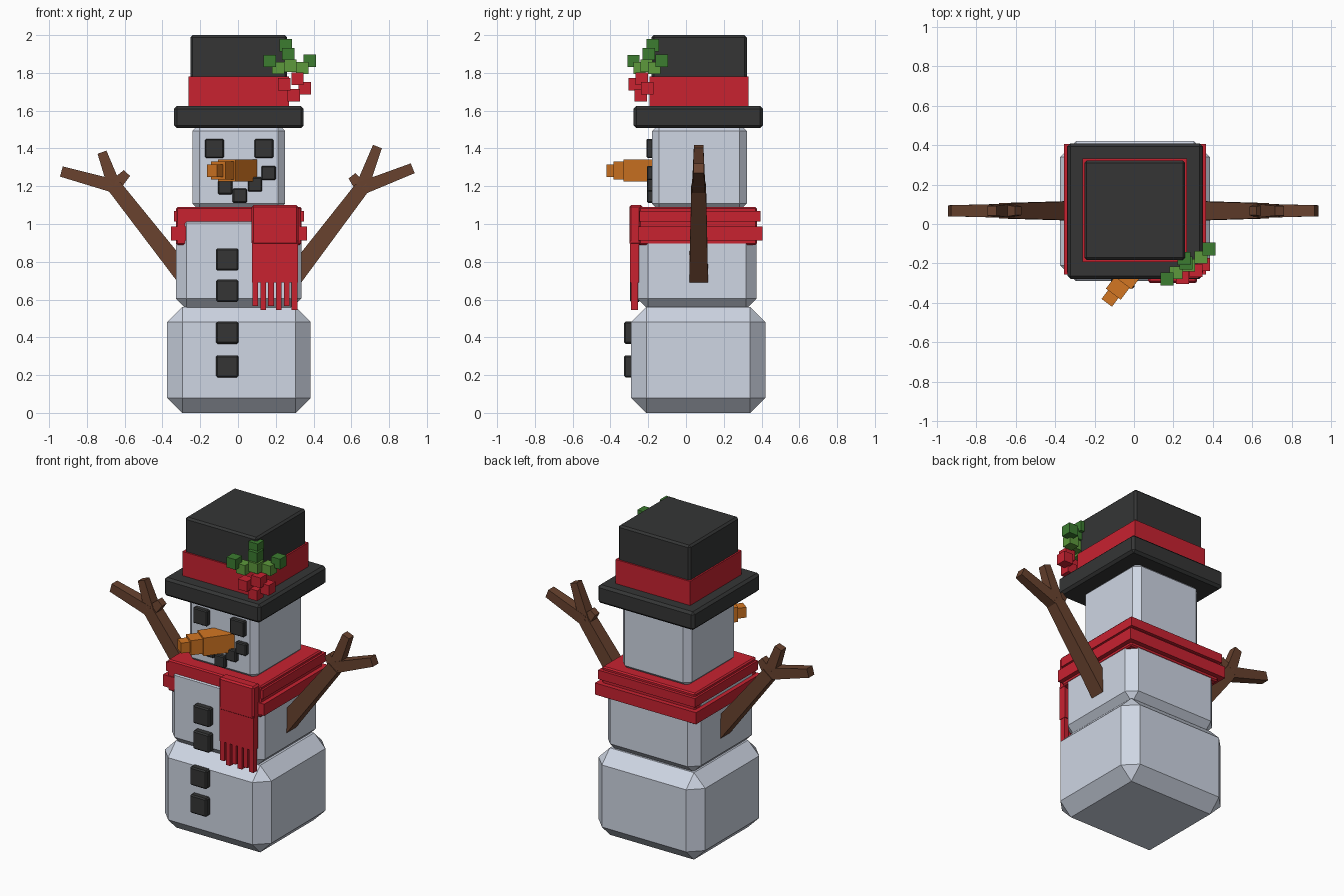
import bpy, bmesh, math
from mathutils import Vector, Matrix

if "Cube" in bpy.data.objects:
    bpy.data.objects.remove(bpy.data.objects["Cube"])


def material(name, rgb):
    m = bpy.data.materials.new(name)
    m.diffuse_color = (*rgb, 1)
    m.use_nodes = True
    m.node_tree.nodes["Principled BSDF"].inputs["Base Color"].default_value = m.diffuse_color
    return m


SNOW = material("snow", (0.62, 0.67, 0.77))
BLACK = material("charcoal", (0.035, 0.036, 0.036))
RED = material("red_cloth", (0.58, 0.016, 0.03))
ORANGE = material("carrot", (0.65, 0.18, 0.016))
BROWN = material("bark", (0.14, 0.055, 0.028))
GREEN = material("dark_leaf", (0.045, 0.20, 0.03))
LIME = material("light_leaf", (0.11, 0.32, 0.045))


def make(name, bm, mat, bevel=0):
    if bevel:
        bmesh.ops.bevel(bm, geom=bm.edges[:], offset=bevel, segments=1,
                        profile=0.5, affect='EDGES')
    bmesh.ops.recalc_face_normals(bm, faces=bm.faces[:])
    mesh = bpy.data.meshes.new(name)
    bm.to_mesh(mesh)
    bm.free()
    mesh.materials.append(mat)
    ob = bpy.data.objects.new(name, mesh)
    bpy.context.collection.objects.link(ob)
    return ob


def box(name, x, y, z, mat, bevel=0):
    """Box from (min, max) ranges, optionally chamfered."""
    bm = bmesh.new()
    bmesh.ops.create_cube(bm, size=1)
    for v in bm.verts:
        v.co = [r[0] + (c + 0.5) * (r[1] - r[0]) for c, r in zip(v.co, (x, y, z))]
    return make(name, bm, mat, bevel)


def cube(name, c, s, mat, depth=None, bevel=0):
    """Box of size s around a centre, with its own depth along y."""
    d = depth or s
    return box(name, *[(p - e / 2, p + e / 2) for p, e in zip(c, (s, d, s))], mat, bevel)


def beam(name, a, b, w0, w1, mat):
    """Tapered square bar from a to b."""
    a, b = Vector(a), Vector(b)
    axis = (b - a).normalized()
    ref = Vector((0, 0, 1)) if abs(axis.z) < 0.01 else Vector((0, 1, 0))
    side = axis.cross(ref).normalized()
    up = side.cross(axis)
    bm = bmesh.new()
    bmesh.ops.create_cube(bm, size=1)
    for v in bm.verts:
        p, w = (a, w0) if v.co.z < 0 else (b, w1)
        v.co = p + side * v.co.x * w + up * v.co.y * w
    return make(name, bm, mat)


# Snow body
box("lower_body", (-0.375, 0.385), (-0.29, 0.42), (0, 0.56), SNOW, 0.08)
box("middle_body", (-0.328, 0.335), (-0.257, 0.373), (0.55, 1.06), SNOW, 0.055)
box("head", (-0.242, 0.25), (-0.18, 0.322), (1.07, 1.53), SNOW, 0.038)

# Hat
box("hat_brim", (-0.338, 0.348), (-0.278, 0.408), (1.507, 1.625), BLACK, 0.015)
box("hat_crown", (-0.252, 0.26), (-0.182, 0.322), (1.6, 2.0), BLACK, 0.012)
box("hat_band", (-0.262, 0.27), (-0.192, 0.332), (1.61, 1.78), RED)

# Scarf: core, two raised wraps, hanging tail and fringe
box("scarf_core", (-0.327, 0.337), (-0.25, 0.375), (0.89, 1.09), RED, 0.008)
box("scarf_upper_wrap", (-0.34, 0.35), (-0.247, 0.395), (1.012, 1.07), RED)
box("scarf_lower_wrap", (-0.355, 0.365), (-0.255, 0.405), (0.912, 0.987), RED)
box("scarf_fold", (0.072, 0.32), (-0.3, -0.23), (0.89, 1.1), RED, 0.01)
box("scarf_tail", (0.075, 0.318), (-0.297, -0.25), (0.69, 0.91), RED)
for i in range(6):
    x = 0.077 + i * 0.0415
    box("scarf_fringe", (x, x + 0.03), (-0.292, -0.255),
        (0.545 + 0.02 * ((i + 1) % 2), 0.7), RED)

# Coat buttons, eyes and mouth
for z, y in ((0.812, -0.27), (0.647, -0.27), (0.425, -0.3), (0.246, -0.3)):
    cube("button", (-0.057, y, z), 0.118, BLACK, 0.055, 0.008)
for x in (-0.125, 0.137):
    cube("eye", (x, -0.19, 1.4), 0.1, BLACK, 0.04, 0.006)
for x, z in ((-0.068, 1.195), (0.01, 1.15), (0.09, 1.21), (0.162, 1.27)):
    cube("mouth_coal", (x, -0.19, z), 0.076, BLACK, 0.035, 0.006)

# Carrot nose, three steps turned sideways
tip, back = Vector((-0.138, -0.4, 1.283)), Vector((0.6, 0.8, 0))
for name, t0, t1, w in (("nose_tip", 0, 0.08, 0.066), ("nose_middle", 0.055, 0.15, 0.094),
                        ("nose_base", 0.13, 0.34, 0.116)):
    beam(name, tip + back * t0, tip + back * t1, w, w, ORANGE)

# Branch arms: trunk, long twig, upright twig, short twig
Y = 0.067
arms = (("left", (-0.27, 0.71), (-0.655, 1.2), (-0.935, 1.278), (-0.72, 1.38), (-0.588, 1.27)),
        ("right", (0.28, 0.7), (0.655, 1.19), (0.925, 1.295), (0.738, 1.41), (0.603, 1.255)))
for side, root, fork, long_tip, up_tip, short_tip in arms:
    r, f = Vector((root[0], Y, root[1])), Vector((fork[0], Y, fork[1]))
    beam(side + "_arm", r, f, 0.1, 0.078, BROWN)
    for name, t, w in (("long_twig", long_tip, 0.056), ("upright_twig", up_tip, 0.05),
                       ("short_twig", short_tip, 0.045)):
        beam(side + "_" + name, f, (t[0], Y, t[1]), 0.07, w, BROWN)

# Holly sprig wrapped round the hat corner
for c in ((0.168, -0.278, 1.863), (0.253, -0.175, 1.947), (0.38, -0.128, 1.865),
          (0.265, -0.197, 1.9)):
    cube("holly_leaf_end", c, 0.066, GREEN)
for c in ((0.213, -0.247, 1.825), (0.278, -0.21, 1.838), (0.34, -0.168, 1.825)):
    cube("holly_leaf", c, 0.064, LIME)
for c in ((0.245, -0.272, 1.74), (0.315, -0.235, 1.768), (0.353, -0.205, 1.718),
          (0.295, -0.24, 1.682)):
    cube("berry", c, 0.066, RED)
